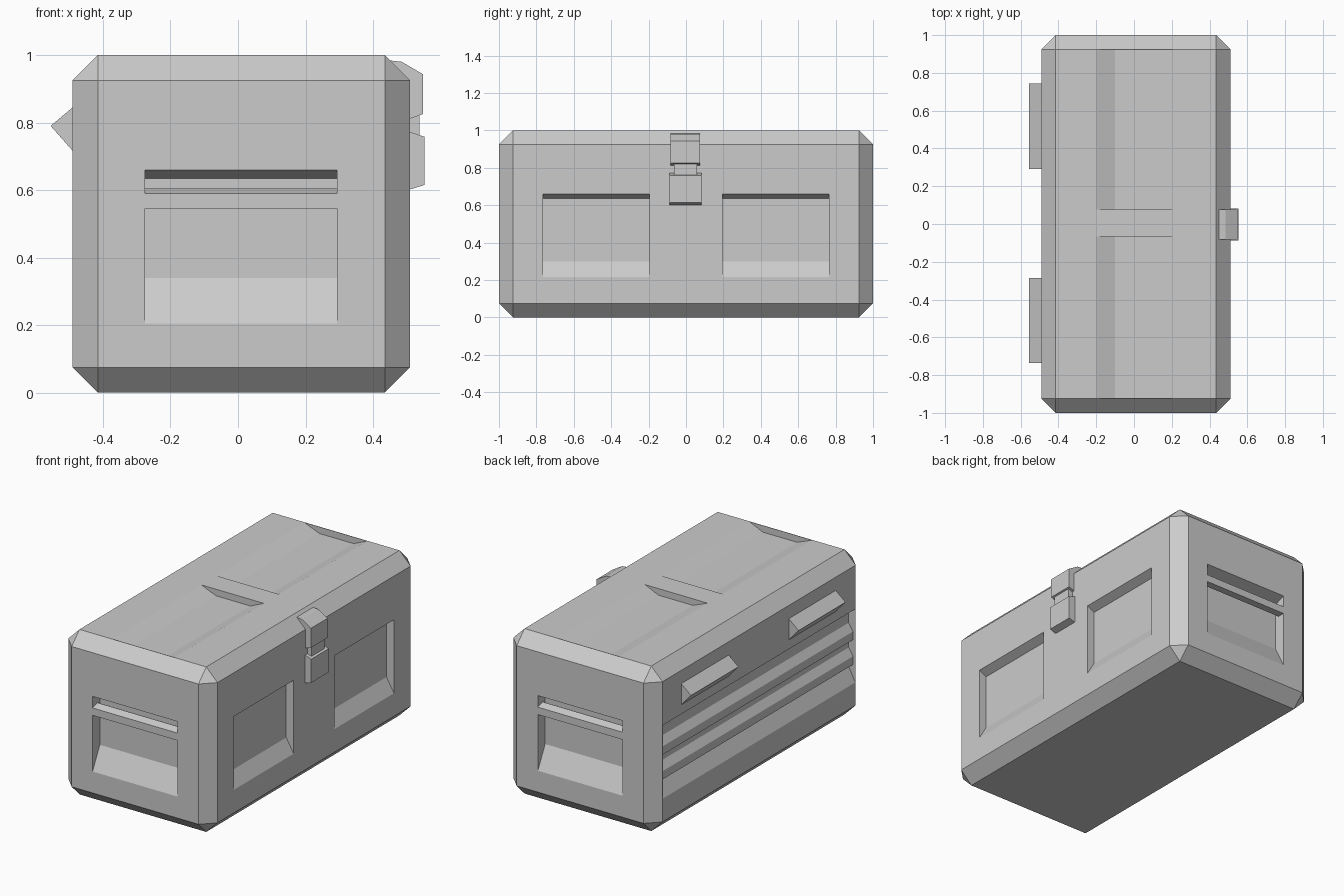
import bpy, bmesh
from mathutils import Vector

if "Cube" in bpy.data.objects:
    bpy.data.objects.remove(bpy.data.objects["Cube"])


def prism(name, axis, profile, a, b):
    """Extrude a profile along x (points are y,z) or y (points are x,z)."""
    place = (lambda u, v, t: (t, u, v)) if axis == 'x' else (lambda u, v, t: (u, t, v))
    bm = bmesh.new()
    face = bm.faces.new([bm.verts.new(place(u, v, a)) for u, v in profile])
    ext = bmesh.ops.extrude_face_region(bm, geom=[face])
    verts = [g for g in ext['geom'] if isinstance(g, bmesh.types.BMVert)]
    bmesh.ops.translate(bm, verts=verts, vec=Vector(place(0, 0, b - a)))
    bmesh.ops.recalc_face_normals(bm, faces=bm.faces)
    mesh = bpy.data.meshes.new(name)
    bm.to_mesh(mesh)
    bm.free()
    obj = bpy.data.objects.new(name, mesh)
    bpy.context.collection.objects.link(obj)
    return obj


# Chamfered box
bpy.ops.mesh.primitive_cube_add(size=1, location=(0.01, 0, 0.5))
body = bpy.context.object
body.name = "box_body"
body.scale = (1, 2, 1)
bpy.ops.object.transform_apply(location=True, rotation=False, scale=True)
bevel = body.modifiers.new("chamfer", 'BEVEL')
bevel.width = 0.075
bevel.segments = 1
bevel.limit_method = 'NONE'


def carve(cutter):
    cutter.hide_render = True
    cutter.hide_set(True)
    mod = body.modifiers.new(cutter.name, 'BOOLEAN')
    mod.operation = 'DIFFERENCE'
    mod.solver = 'EXACT'
    mod.object = cutter


def pocket(surface, inward, depth, low, low_in):
    """Recess outline with a sloping floor and a slightly sloping top."""
    out, deep = surface - inward * 0.1, surface + inward * depth
    return [(out, low), (surface, low), (deep, low_in), (deep, 0.635),
            (surface, 0.66), (out, 0.66)]


# End recesses with carrying bars
for side, label in ((-1, "front"), (1, "back")):
    prof = pocket(side, -side, 0.07, 0.205, 0.34)
    carve(prism(label + "_recess_cutter", 'x', prof, -0.275, 0.293))
    bar = [(side * 1.0, 0.545), (side * 1.0, 0.59), (side * 0.955, 0.605), (side * 0.955, 0.545)]
    prism(label + "_handle_bar", 'x', bar, -0.285, 0.303)

# Two panels on the latch side
for a, b in ((-0.765, -0.195), (0.195, 0.765)):
    carve(prism("side_panel_cutter", 'y', pocket(0.51, -1, 0.05, 0.215, 0.30), a, b))

# Ribbed recess on the hinge side
ribs = []
for z in (0.345, 0.495):
    ribs += [(-0.445, z - 0.04), (-0.475, z - 0.025), (-0.475, z + 0.025), (-0.445, z + 0.07)]
prof = pocket(-0.49, 1, 0.045, 0.215, 0.30)
carve(prism("rib_cutter", 'y', prof[:3] + ribs + prof[3:], -0.922, 0.922))

# Shallow channels in the lid
channel = [(-0.2, 1.1), (-0.2, 1.0), (-0.1, 0.96), (0.13, 0.96), (0.22, 1.0), (0.22, 1.1)]
for a, b in ((-0.922, -0.067), (0.078, 0.922)):
    carve(prism("lid_channel_cutter", 'y', channel, a, b))

# Hinges
for a, b in ((-0.735, -0.285), (0.29, 0.745)):
    prism("hinge", 'y', [(-0.485, 0.849), (-0.555, 0.79), (-0.485, 0.711)], a, b)

# Latch: cap, neck and catch
prism("latch_cap", 'y', [(0.44, 0.985), (0.485, 0.98), (0.548, 0.943), (0.548, 0.825),
                         (0.505, 0.81), (0.44, 0.81)], -0.082, 0.076)
prism("latch_neck", 'y', [(0.5, 0.75), (0.538, 0.75), (0.538, 0.83), (0.5, 0.83)], -0.065, 0.06)
prism("latch_catch", 'y', [(0.5, 0.775), (0.51, 0.772), (0.552, 0.758), (0.552, 0.615),
                           (0.51, 0.602), (0.5, 0.6)], -0.087, 0.082)
